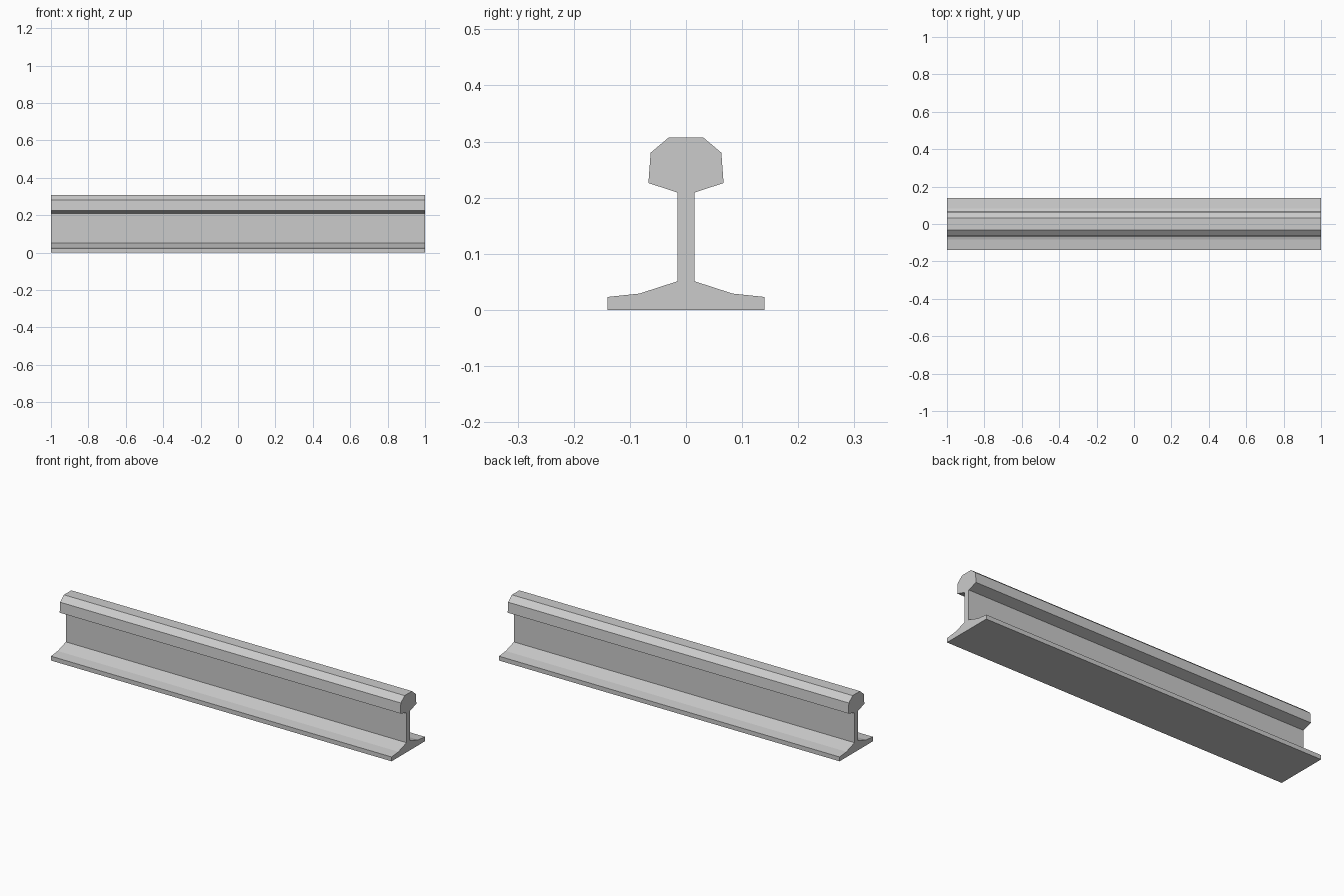
import bpy, bmesh

if "Cube" in bpy.data.objects:
    bpy.data.objects.remove(bpy.data.objects["Cube"])

# Right half of the rail cross-section (y, z), from foot to head
half = [(0.14, 0.0), (0.14, 0.023), (0.083, 0.029), (0.015, 0.051),
        (0.015, 0.209), (0.067, 0.226), (0.063, 0.28), (0.031, 0.307)]
profile = half + [(-y, z) for y, z in reversed(half)]

# Rail: mirrored profile extruded along x
bm = bmesh.new()
end = bm.faces.new([bm.verts.new((-1, y, z)) for y, z in profile])
extruded = bmesh.ops.extrude_face_region(bm, geom=[end], use_keep_orig=True)
verts = [g for g in extruded["geom"] if isinstance(g, bmesh.types.BMVert)]
bmesh.ops.translate(bm, verts=verts, vec=(2, 0, 0))
bmesh.ops.recalc_face_normals(bm, faces=bm.faces)

mesh = bpy.data.meshes.new("rail")
bm.to_mesh(mesh)
bm.free()
bpy.context.collection.objects.link(bpy.data.objects.new("rail", mesh))
